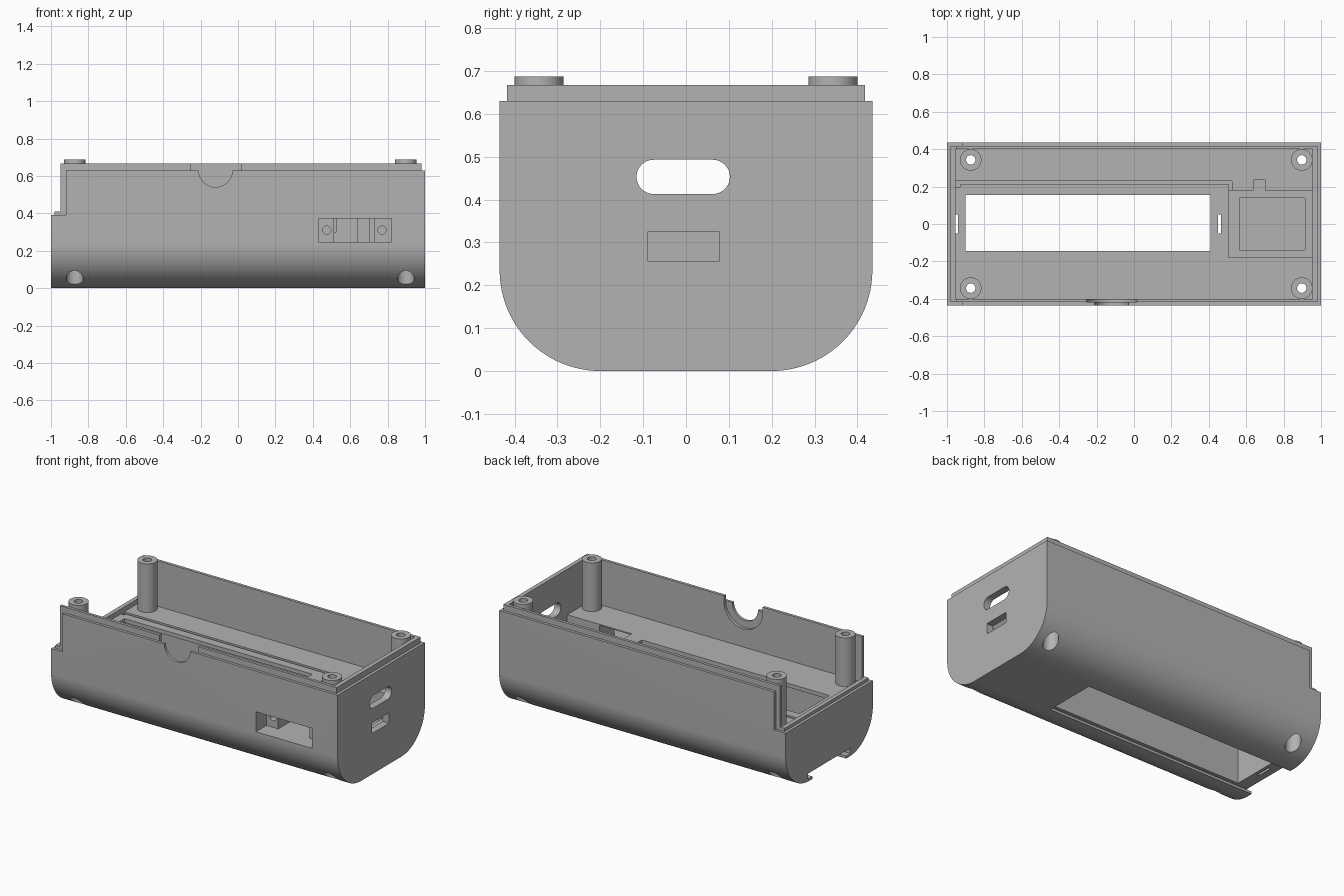
import bpy, bmesh, math

if "Cube" in bpy.data.objects:
    bpy.data.objects.remove(bpy.data.objects["Cube"])

grey = bpy.data.materials.new("matte_grey")
grey.diffuse_color = (0.45, 0.45, 0.45, 1)
grey.use_nodes = True
grey.node_tree.nodes["Principled BSDF"].inputs["Base Color"].default_value = grey.diffuse_color


def prism(name, pts, axis, lo, hi):
    """Extrude a 2D outline along x (outline y,z), y (outline x,z) or z (outline x,y)."""
    place = {'x': lambda a, b, c: (c, a, b),
             'y': lambda a, b, c: (a, c, b),
             'z': lambda a, b, c: (a, b, c)}[axis]
    bm = bmesh.new()
    f = bm.faces.new([bm.verts.new(place(a, b, lo)) for a, b in pts])
    ext = bmesh.ops.extrude_face_region(bm, geom=[f])
    off = place(0, 0, hi - lo)
    bmesh.ops.translate(bm, vec=off, verts=[v for v in ext['geom'] if isinstance(v, bmesh.types.BMVert)])
    bmesh.ops.recalc_face_normals(bm, faces=bm.faces[:])
    me = bpy.data.meshes.new(name)
    bm.to_mesh(me)
    bm.free()
    me.materials.append(grey)
    ob = bpy.data.objects.new(name, me)
    bpy.context.collection.objects.link(ob)
    return ob


def box(x0, x1, y0, y1, z0, z1, name="cutter"):
    return prism(name, [(x0, y0), (x1, y0), (x1, y1), (x0, y1)], 'z', z0, z1)


def arc(cx, cy, r, a0, a1, n):
    return [(cx + r * math.cos(math.radians(a0 + (a1 - a0) * i / n)),
             cy + r * math.sin(math.radians(a0 + (a1 - a0) * i / n))) for i in range(n + 1)]


def rod(cx, cy, r, axis, lo, hi, name="cutter"):
    return prism(name, arc(cx, cy, r, 0, 360, 40)[:-1], axis, lo, hi)


def boolean(target, tool, op='DIFFERENCE'):
    m = target.modifiers.new("bool", 'BOOLEAN')
    m.operation, m.object, m.solver = op, tool, 'EXACT'
    bpy.context.view_layer.objects.active = target
    bpy.ops.object.modifier_apply(modifier=m.name)
    bpy.data.objects.remove(tool, do_unlink=True)


# Outer shell with rounded lower edges and a lowered left end
R = 0.235
outline = [(0.435, 0.63), (-0.435, 0.63)] + arc(-0.2, R, R, 180, 270, 24) + arc(0.2, R, R, 270, 360, 24)
case = prism("case_body", outline, 'x', -1, 1)
boolean(case, box(-1.1, -0.92, -0.6, 0.6, 0.39, 0.8))

# Inset lip that follows the rim and steps down at the left end
lip = box(-0.982, 0.982, -0.418, 0.418, 0.3, 0.667, "rim_lip")
boolean(lip, box(-1.1, -0.95, -0.6, 0.6, 0.41, 0.8))
boolean(case, lip, 'UNION')

# Upper interior above the floor
boolean(case, box(-0.955, 0.955, -0.40, 0.40, 0.38, 0.9))

# Screw posts
posts = [(x, y) for x in (-0.873, 0.897) for y in (-0.343, 0.343)]
for x, y in posts:
    boolean(case, rod(x, y, 0.0575, 'z', 0.33, 0.687, "post"), 'UNION')

cutters = []
# Screw holes and counterbores from below
for x, y in posts:
    cutters += [rod(x, y, 0.025, 'z', -0.1, 0.8), rod(x, y, 0.045, 'z', -0.1, 0.2)]

# Battery bay, its floor window and the contact slits
cutters += [box(-0.92, 0.43, -0.19, 0.19, 0.02, 0.355),
            box(-0.90, 0.41, -0.145, 0.155, 0.3, 0.45),
            box(-0.955, -0.94, -0.05, 0.05, 0.02, 0.45),
            box(0.448, 0.466, -0.05, 0.05, 0.02, 0.45)]

# Sliding lid channel, undercut at the sides and open at the left end
cutters += [box(-1.1, 0.47, -0.168, 0.168, -0.1, 0.03),
            box(-1.1, 0.47, -0.21, 0.21, 0.016, 0.05)]

# Electronics recess with deeper well, and the wire slot in its rear wall
cutters += [box(0.505, 0.955, -0.18, 0.18, 0.245, 0.45),
            box(0.565, 0.915, -0.14, 0.14, 0.22, 0.3),
            box(0.64, 0.70, 0.12, 0.235, 0.245, 0.45)]

# Wire groove in the floor
cutters += [box(-0.955, 0.525, 0.21, 0.23, 0.30, 0.45),
            box(0.507, 0.525, 0.17, 0.22, 0.30, 0.45),
            box(-0.955, -0.93, 0.195, 0.22, 0.30, 0.45)]

# Switch opening: wide seat, through window, two screw holes
cutters += [box(0.43, 0.82, -0.6, -0.33, 0.247, 0.373),
            box(0.512, 0.73, -0.6, -0.15, 0.247, 0.373)]
for x in (0.475, 0.77):
    cutters.append(rod(x, 0.31, 0.022, 'y', -0.4, -0.24))

# Right end: slotted window and charging port
slot = arc(0.0625, 0.453, 0.04, -90, 90, 16) + arc(-0.0755, 0.453, 0.04, 90, 270, 16)
cutters += [prism("cutter", slot, 'x', 0.9, 1.1),
            box(0.9, 1.1, -0.09, 0.078, 0.257, 0.324)]

# Cable notch in the front rim, wider on the inside
for r, y0, y1 in ((0.09, -0.6, -0.3), (0.135, -0.418, -0.3)):
    notch = arc(-0.12, 0.63, r, 180, 360, 28) + [(-0.12 + r, 0.8), (-0.12 - r, 0.8)]
    cutters.append(prism("cutter", notch, 'y', y0, y1))
cutters.append(box(-0.255, 0.015, -0.6, -0.3, 0.63, 0.8))

for c in cutters:
    boolean(case, c)

# Smooth curves, crisp edges
bpy.ops.object.select_all(action='DESELECT')
case.select_set(True)
bpy.context.view_layer.objects.active = case
bpy.ops.object.shade_smooth_by_angle(angle=math.radians(30))
